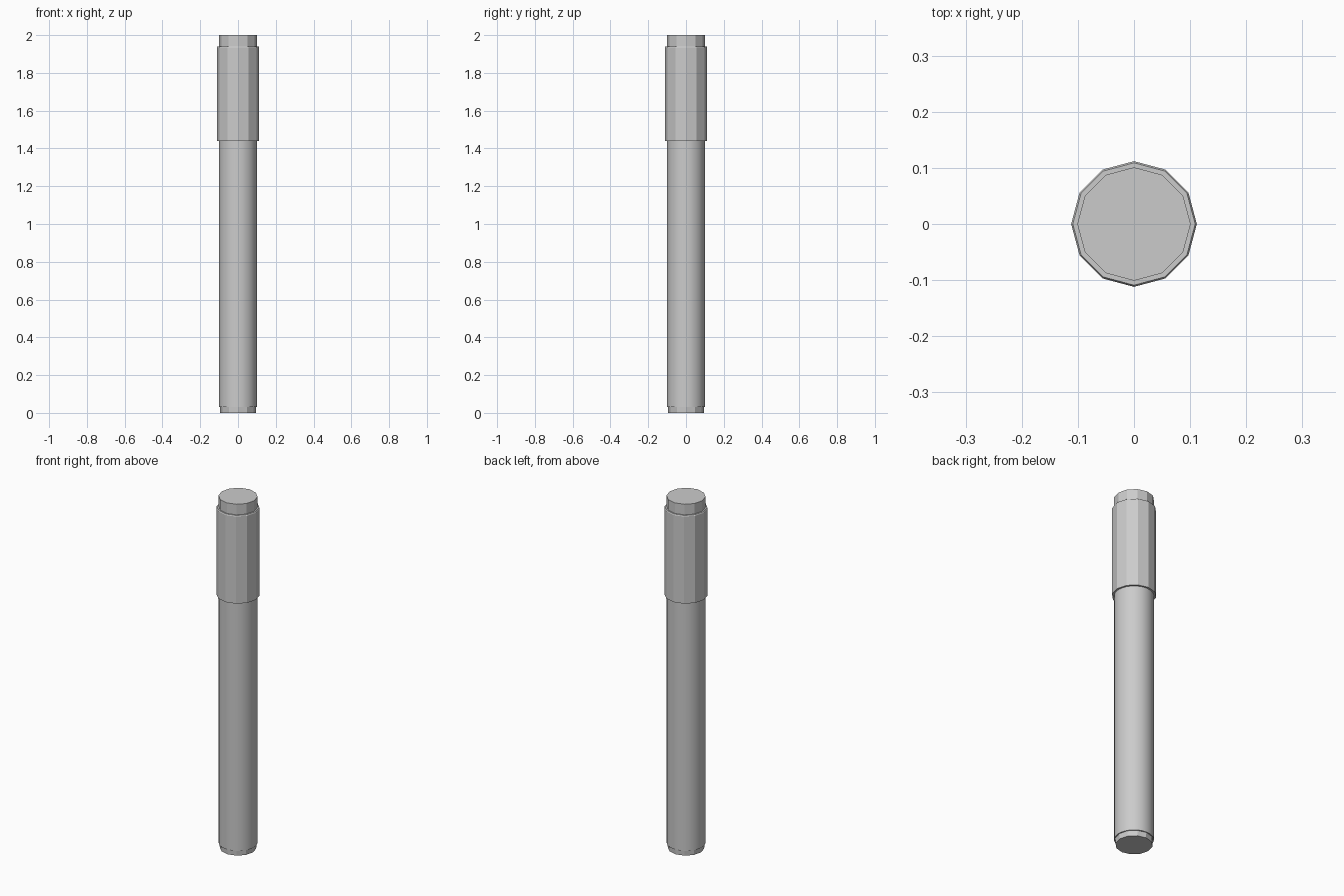
import bpy, bmesh, math

if "Cube" in bpy.data.objects:
    bpy.data.objects.remove(bpy.data.objects["Cube"])


def lathe(name, profile, sides, smooth=False):
    """Revolve (radius, z) points about z; close it when ends are solid."""
    bm = bmesh.new()
    rings = []
    for r, z in profile:
        rings.append([bm.verts.new((r * math.cos(2 * math.pi * i / sides),
                                    r * math.sin(2 * math.pi * i / sides), z))
                      for i in range(sides)])
    for a, b in zip(rings, rings[1:]):
        for i in range(sides):
            j = (i + 1) % sides
            face = bm.faces.new((a[i], a[j], b[j], b[i]))
            face.smooth = smooth
    bm.faces.new(rings[0][::-1])
    bm.faces.new(rings[-1])
    bmesh.ops.recalc_face_normals(bm, faces=bm.faces[:])
    mesh = bpy.data.meshes.new(name)
    bm.to_mesh(mesh)
    bm.free()
    obj = bpy.data.objects.new(name, mesh)
    bpy.context.collection.objects.link(obj)
    if smooth:
        bpy.ops.object.select_all(action='DESELECT')
        obj.select_set(True)
        bpy.context.view_layer.objects.active = obj
        bpy.ops.object.shade_smooth_by_angle(angle=math.radians(28))
    return obj


# Round barrel
lathe("barrel", [(0.1, 0.03), (0.1, 1.45)], 24, smooth=True)

# Faceted end plug at the bottom
lathe("bottom_plug", [(0.094, 0.0), (0.096, 0.03)], 12)

# Faceted sleeve around the upper part
lathe("cap_sleeve", [(0.112, 1.44), (0.112, 1.935), (0.109, 1.94)], 12)

# Faceted plug at the top
lathe("top_plug", [(0.101, 1.94), (0.101, 2.0)], 12)
